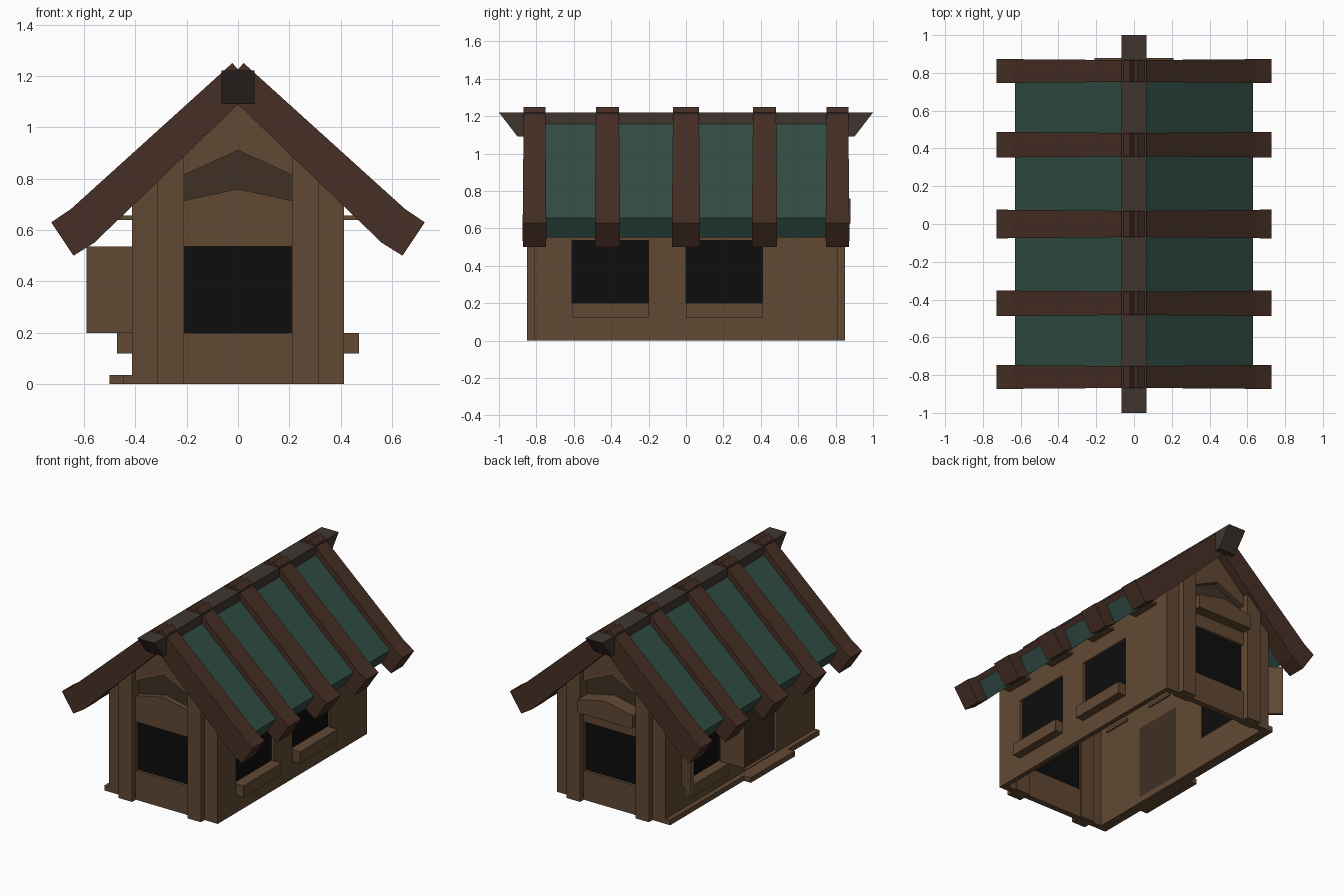
import bpy, bmesh, math
from mathutils import Matrix

if "Cube" in bpy.data.objects:
    bpy.data.objects.remove(bpy.data.objects["Cube"])


def mat(name, rgb):
    m = bpy.data.materials.new(name)
    m.diffuse_color = (*rgb, 1)
    m.use_nodes = True
    m.node_tree.nodes["Principled BSDF"].inputs["Base Color"].default_value = m.diffuse_color
    return m


WOOD = mat("wall_wood", (0.12, 0.066, 0.034))
BEAM = mat("beam_wood", (0.062, 0.028, 0.018))
GREEN = mat("roof_green", (0.032, 0.075, 0.06))
RIDGE = mat("ridge_wood", (0.05, 0.036, 0.03))
BLACK = mat("window_black", (0.004, 0.004, 0.004))
DARK = mat("shaded_wood", (0.05, 0.03, 0.018))


def finish(name, bm, m):
    bmesh.ops.recalc_face_normals(bm, faces=bm.faces)
    me = bpy.data.meshes.new(name)
    bm.to_mesh(me)
    bm.free()
    ob = bpy.data.objects.new(name, me)
    bpy.context.collection.objects.link(ob)
    if m:
        me.materials.append(m)
    return ob


def box(name, x, y, z, m=None):
    """Box from (min, max) pairs."""
    bm = bmesh.new()
    bmesh.ops.create_cube(bm, size=1)
    for v in bm.verts:
        v.co = [a[0] if c < 0 else a[1] for a, c in zip((x, y, z), v.co)]
    return finish(name, bm, m)


def prism(name, pts, y0, y1, m=None):
    """Extrude an x-z profile along y."""
    bm = bmesh.new()
    a = [bm.verts.new((x, y0, z)) for x, z in pts]
    b = [bm.verts.new((x, y1, z)) for x, z in pts]
    bm.faces.new(a)
    bm.faces.new(b[::-1])
    n = len(pts)
    for i in range(n):
        bm.faces.new((a[i], b[i], b[(i + 1) % n], a[(i + 1) % n]))
    return finish(name, bm, m)


def cut(ob, cutter):
    mod = ob.modifiers.new("cut", "BOOLEAN")
    mod.operation = "DIFFERENCE"
    mod.solver = "EXACT"
    mod.object = cutter
    cutter.hide_render = True
    bpy.context.view_layer.objects.active = ob
    bpy.ops.object.modifier_apply(modifier=mod.name)
    bpy.data.objects.remove(cutter)


# Hollow walls with two gables
gable = [(-.413, 0), (.413, 0), (.413, .71), (0, 1.1), (-.413, .71)]
walls = prism("walls", gable, -.81, .81, WOOD)
cut(walls, box("c", (-.38, .38), (-.77, .77), (-.1, 1.3)))

WZ = (.2, .535)
# Right windows and left window with sills
for side, y0, y1 in ((1, -.61, -.2), (1, 0, .41), (-1, .2, .61)):
    def xs(a, b):
        return tuple(sorted((side * a, side * b)))
    cut(walls, box("c", xs(.3, .5), (y0, y1), WZ))
    box("window_pane", xs(.385, .395), (y0, y1), WZ, BLACK)
    box("window_sill", xs(.41, .47), (y0, y1), (.12, .2), WOOD)

# Left door with step and base board
cut(walls, box("c", (-.5, -.3), (-.4, -.045), (.04, .535)))
box("door", (-.39, -.38), (-.4, -.045), (.04, .535), DARK)
box("door_step", (-.5, -.41), (-.47, .01), (0, .035), WOOD)
box("base_board", (-.447, -.41), (-.81, .81), (0, .035), WOOD)

# Open shutters on the left window
box("shutter", (-.59, -.41), (.19, .21), WZ, WOOD)
angled = box("shutter", (-.22, 0), (0, .02), WZ, WOOD)
angled.data.transform(Matrix.Translation((-.41, .61, 0)) @ Matrix.Rotation(math.radians(-38), 4, 'Z'))

# Gable ends: windows, vents, posts
vent = [(-.21, .715), (0, .76), (.21, .715), (.21, .815), (0, .91), (-.21, .815)]
for s in (-1, 1):
    def ys(a, b):
        return tuple(sorted((s * a, s * b)))
    cut(walls, box("c", (-.208, .208), ys(.7, .9), WZ))
    cut(walls, prism("c", vent, *ys(.7, .9)))
    box("gable_window", (-.208, .208), ys(.78, .79), WZ, BLACK)
    prism("gable_vent", vent, *ys(.77, .775), DARK)
    for k in (-1, 1):
        prism("gable_post", [(k * .21, 0), (k * .313, 0), (k * .313, .81), (k * .21, .91)],
              *ys(.76, .85), WOOD)
prism("back_awning", [(-.208, .625), (.208, .625), (.208, .715), (0, .76), (-.208, .715)],
      .80, .88, WOOD)

# Roof panels, rafters' short ledges under the eaves
panel = [(0, 1.215), (.63, .655), (.565, .55), (0, 1.11)]
for s in (-1, 1):
    prism("roof_panel", [(s * x, z) for x, z in panel], -.82, .82, GREEN)
    for y in (-.61, -.2, .2, .61):
        box("eave_ledge", tuple(sorted((s * .37, s * .55))), (y - .1, y + .1), (.64, .657), WOOD)

# Roof beams, slightly wider toward the eaves
beam = [(0, 1.225), (.022, 1.25), (.65, .682), (.727, .63), (.64, .5), (.56, .55), (0, 1.09)]
for s in (-1, 1):
    for y, w in ((-.81, .115), (-.42, .123), (0, .138), (.42, .123), (.81, .115)):
        ob = prism("roof_beam", [(s * x, z) for x, z in beam], -w / 2, w / 2, BEAM)
        for v in ob.data.vertices:
            v.co.y = v.co.y * (1 + .14 * abs(v.co.x)) + y

# Ridge beam with raked ends
ridge = box("ridge_beam", (-.065, .065), (-1, 1), (1.09, 1.22), RIDGE)
for v in ridge.data.vertices:
    if v.co.z < 1.1:
        v.co.y *= .9
